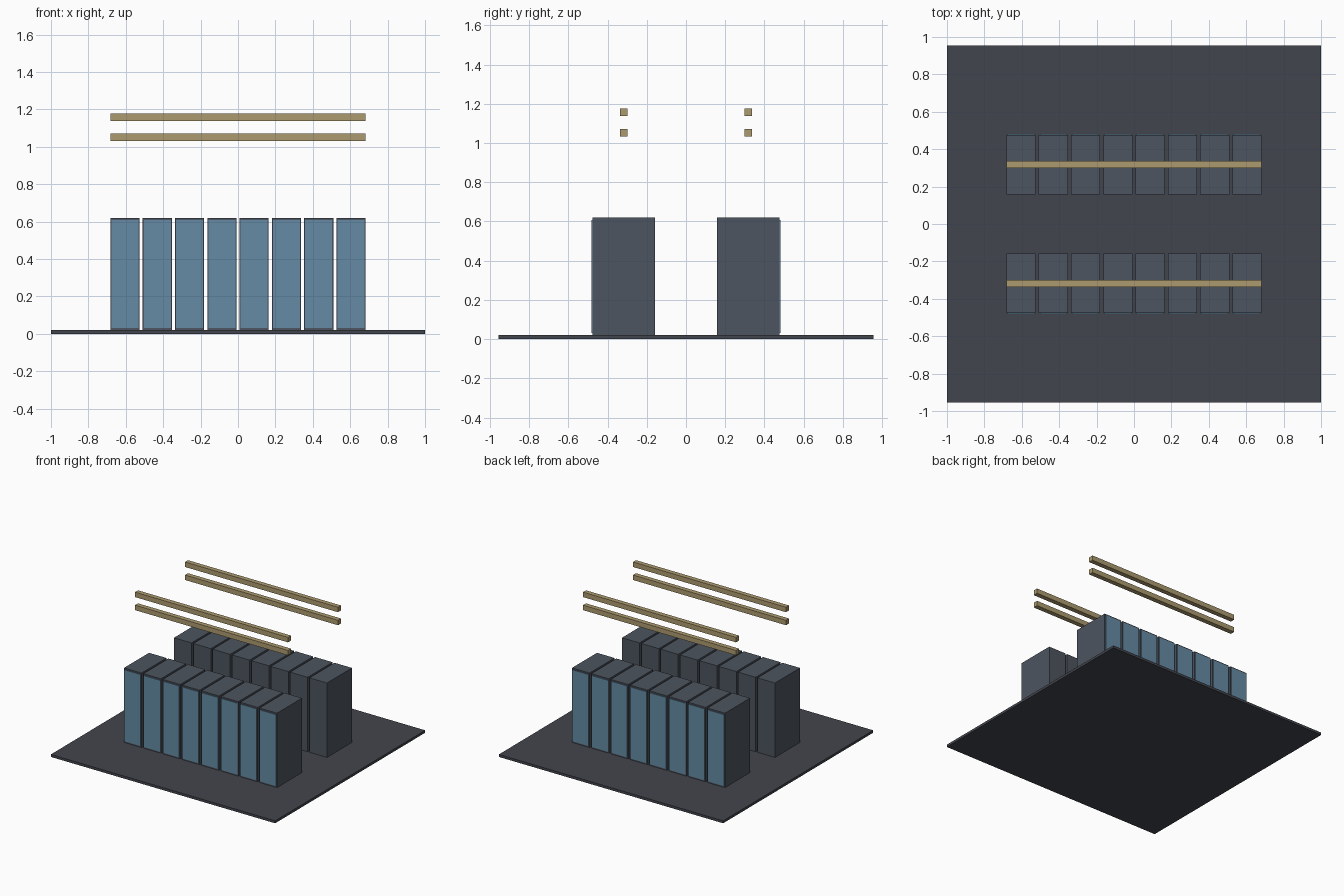
import bpy

if "Cube" in bpy.data.objects:
    bpy.data.objects.remove(bpy.data.objects["Cube"])


def material(name, rgb):
    m = bpy.data.materials.new(name)
    m.diffuse_color = (*rgb, 1)
    m.use_nodes = True
    m.node_tree.nodes["Principled BSDF"].inputs["Base Color"].default_value = m.diffuse_color
    return m


FLOOR = material("floor_grey", (0.055, 0.06, 0.075))
BODY = material("cabinet_grey", (0.075, 0.09, 0.115))
DOOR = material("door_blue", (0.13, 0.26, 0.38))
TRAY = material("tray_tan", (0.42, 0.33, 0.16))


def box(name, x, y, z, mat):
    """Box from (min, max) pairs on each axis."""
    bpy.ops.mesh.primitive_cube_add(size=1, location=[sum(r) / 2 for r in (x, y, z)])
    ob = bpy.context.object
    ob.name = name
    ob.scale = [abs(r[1] - r[0]) for r in (x, y, z)]
    bpy.ops.object.transform_apply(location=False, rotation=False, scale=True)
    ob.data.materials.append(mat)
    return ob


# Floor slab
box("floor", (-1, 1), (-0.955, 0.955), (0, 0.02), FLOOR)

COUNT, HALF, WIDTH = 8, 0.682, 0.156
PITCH = (2 * HALF - WIDTH) / (COUNT - 1)

# Two mirrored rows, doors facing outward
for row, s in (("front", -1), ("back", 1)):
    for i in range(COUNT):
        x0 = -HALF + i * PITCH
        x1 = x0 + WIDTH
        box(f"{row}_cabinet_{i + 1}", (x0, x1), (s * 0.159, s * 0.477), (0.02, 0.62), BODY)
        box(f"{row}_door_{i + 1}", (x0 + 0.006, x1 - 0.006), (s * 0.473, s * 0.482),
            (0.032, 0.608), DOOR)
    # Overhead cable trays
    for level, z in (("lower", 1.052), ("upper", 1.157)):
        box(f"{row}_{level}_cable_tray", (-HALF, HALF), (s * 0.299, s * 0.337),
            (z - 0.02, z + 0.02), TRAY)
